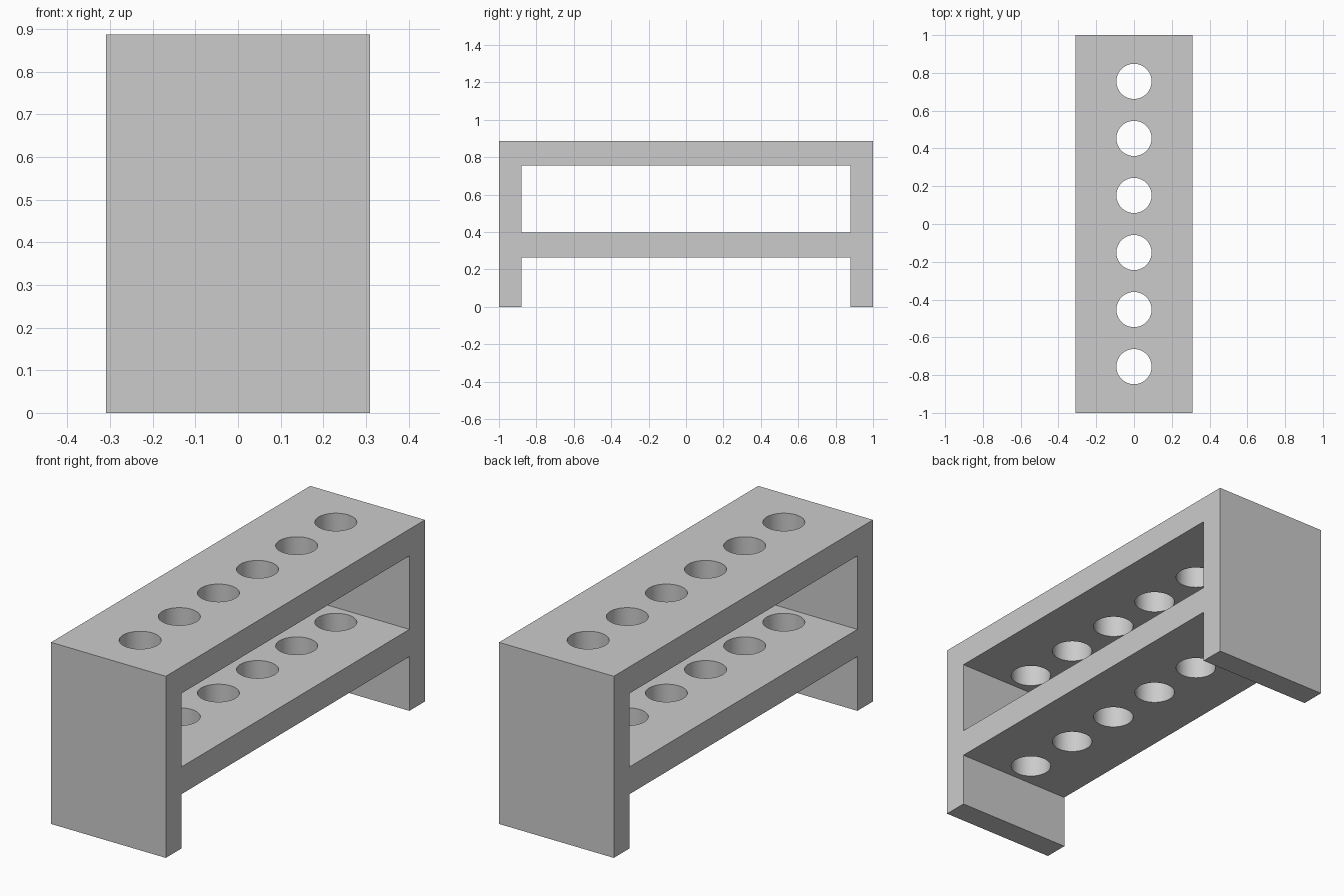
import bpy
import math

if "Cube" in bpy.data.objects:
    bpy.data.objects.remove(bpy.data.objects["Cube"])

WIDTH, LENGTH, HEIGHT = 0.62, 2.0, 0.887
INNER = 0.88            # inner face of each end panel
HOLE_R, PITCH, HOLES = 0.093, 0.302, 6


def box(name, sx, sy, z0, z1):
    bpy.ops.mesh.primitive_cube_add(size=1, location=(0, 0, (z0 + z1) / 2))
    ob = bpy.context.object
    ob.name = name
    ob.scale = (sx, sy, z1 - z0)
    bpy.ops.object.transform_apply(location=True, rotation=False, scale=True)
    return ob


def cut(target, cutter):
    cutter.hide_render = True
    mod = target.modifiers.new("cut", 'BOOLEAN')
    mod.operation = 'DIFFERENCE'
    mod.solver = 'EXACT'
    mod.object = cutter
    bpy.context.view_layer.objects.active = target
    bpy.ops.object.modifier_apply(modifier=mod.name)
    bpy.data.objects.remove(cutter, do_unlink=True)


# Solid block that becomes the rack
rack = box("tube_rack", WIDTH, LENGTH, 0, HEIGHT)

# Openings between the shelves and under the lower shelf
cut(rack, box("upper_opening", 1, 2 * INNER, 0.398, 0.757))
cut(rack, box("lower_opening", 1, 2 * INNER, -0.2, 0.265))

# Row of round holes through both shelves
for i in range(HOLES):
    y = (i - (HOLES - 1) / 2) * PITCH
    bpy.ops.mesh.primitive_cylinder_add(vertices=64, radius=HOLE_R, depth=1.2,
                                        location=(0, y, 0.5))
    cut(rack, bpy.context.object)

# Smooth hole walls, sharp edges elsewhere
bpy.ops.object.select_all(action='DESELECT')
rack.select_set(True)
bpy.context.view_layer.objects.active = rack
bpy.ops.object.shade_smooth_by_angle(angle=math.radians(30))
